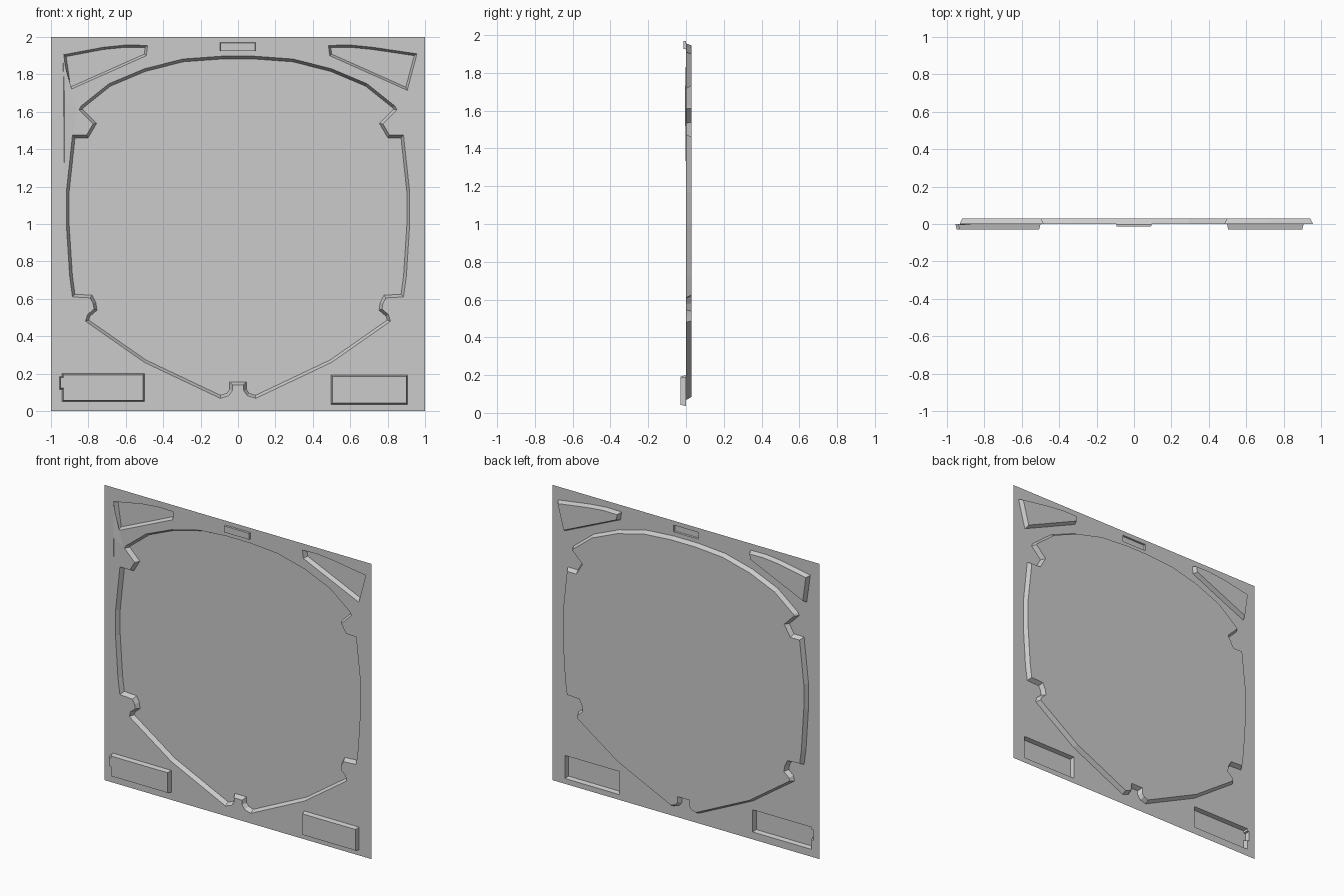
import bpy, bmesh
from mathutils import Vector

cube = bpy.data.objects.get("Cube")
if cube:
    bpy.data.objects.remove(cube, do_unlink=True)

grey = bpy.data.materials.new("plain grey")
grey.use_nodes = True
colour = (0.6, 0.6, 0.6, 1)
grey.diffuse_color = colour
grey.node_tree.nodes["Principled BSDF"].inputs["Base Color"].default_value = colour

DEPTH = 0.029


def inset(points, d):
    """Mitred inset of a counter-clockwise outline."""
    out = []
    for i, p in enumerate(points):
        a, b, c = Vector(points[i - 1]), Vector(p), Vector(points[(i + 1) % len(points)])
        u, v = (b - a).normalized(), (c - b).normalized()
        n1, n2 = Vector((-u.y, u.x)), Vector((-v.y, v.x))
        out.append(b + (n1 + n2) * d / max(0.5, 1 + n1.dot(n2)))
    return out


def ring(bm, points, y):
    verts = [bm.verts.new((p[0], y, p[1])) for p in points]
    edges = [bm.edges.new((v, verts[i - 1])) for i, v in enumerate(verts)]
    return verts, edges


def finish(bm, name):
    # The front of the sheet faces -y
    bmesh.ops.recalc_face_normals(bm, faces=bm.faces)
    if sum(f.normal.y * f.calc_area() for f in bm.faces) > 0:
        bmesh.ops.reverse_faces(bm, faces=bm.faces)
    mesh = bpy.data.meshes.new(name)
    bm.to_mesh(mesh)
    bm.free()
    mesh.materials.append(grey)
    bpy.context.collection.objects.link(bpy.data.objects.new(name, mesh))


def pressed_part(name, outline, depth, slope):
    """Sloping walls and a flat floor pressed out of the sheet."""
    bm = bmesh.new()
    rim, _ = ring(bm, outline, 0)
    floor, edges = ring(bm, inset(outline, slope), depth)
    for i in range(len(rim)):
        bm.faces.new((rim[i - 1], rim[i], floor[i], floor[i - 1]))
    bmesh.ops.triangle_fill(bm, edges=edges, use_beauty=True, use_dissolve=False)
    finish(bm, name)


def box(x0, x1, z0, z1):
    return [(x0, z0), (x1, z0), (x1, z1), (x0, z1)]


# Half outline of the large recess, from bottom to top
half = [(.03, .14), (.03, .11), (.05, .082), (.095, .068), (.5, .26), (.815, .48),
        (.805, .515), (.77, .545), (.775, .575), (.79, .605), (.885, .61), (.9, .72),
        (.918, 1), (.918, 1.17), (.885, 1.475), (.81, 1.475), (.775, 1.535),
        (.85, 1.61), (.84, 1.63), (.69, 1.75), (.5, 1.83), (.295, 1.882), (.09, 1.897)]
main = half + [(-x, z) for x, z in reversed(half)]

left_corner = [(.49, 1.9), (.905, 1.715), (.957, 1.91), (.72, 1.945), (.6, 1.957), (.483, 1.955)]
right_corner = [(-x, z) for x, z in reversed(left_corner)]
right_corner[right_corner.index((-.957, 1.91))] = (-.932, 1.905)
tabbed_box = [(-.94, .05), (-.5, .05), (-.5, .2), (-.94, .2), (-.94, .185),
              (-.955, .185), (-.955, .115), (-.94, .115)]

parts = [("main_recess", main, DEPTH, .015),
         ("left_corner_recess", left_corner, DEPTH, .012),
         ("right_corner_recess", right_corner, DEPTH, .012),
         ("left_lower_block", box(.497, .907, .036, .192), -DEPTH, .007),
         ("right_lower_block", tabbed_box, -DEPTH, .007),
         ("top_label_plate", box(-.095, .093, 1.925, 1.97), -.013, .001)]
for part in parts:
    pressed_part(*part)

# Backing sheet with an opening for each pressed part
bm = bmesh.new()
edges = ring(bm, box(-1, 1, 0, 2), 0)[1]
for _, outline, _, _ in parts:
    edges += ring(bm, outline, 0)[1]
bmesh.ops.triangle_fill(bm, edges=edges, use_beauty=True, use_dissolve=False)
finish(bm, "sheet")

# Slight crease beside the right corner recess
bm = bmesh.new()
base, _ = ring(bm, [(-.935, 1.88), (-.928, 1.24), (-.858, 1.615)], 0)
apex = bm.verts.new((-.927, -.006, 1.66))
for i in range(3):
    bm.faces.new((base[i - 1], base[i], apex))
finish(bm, "side_crease")
